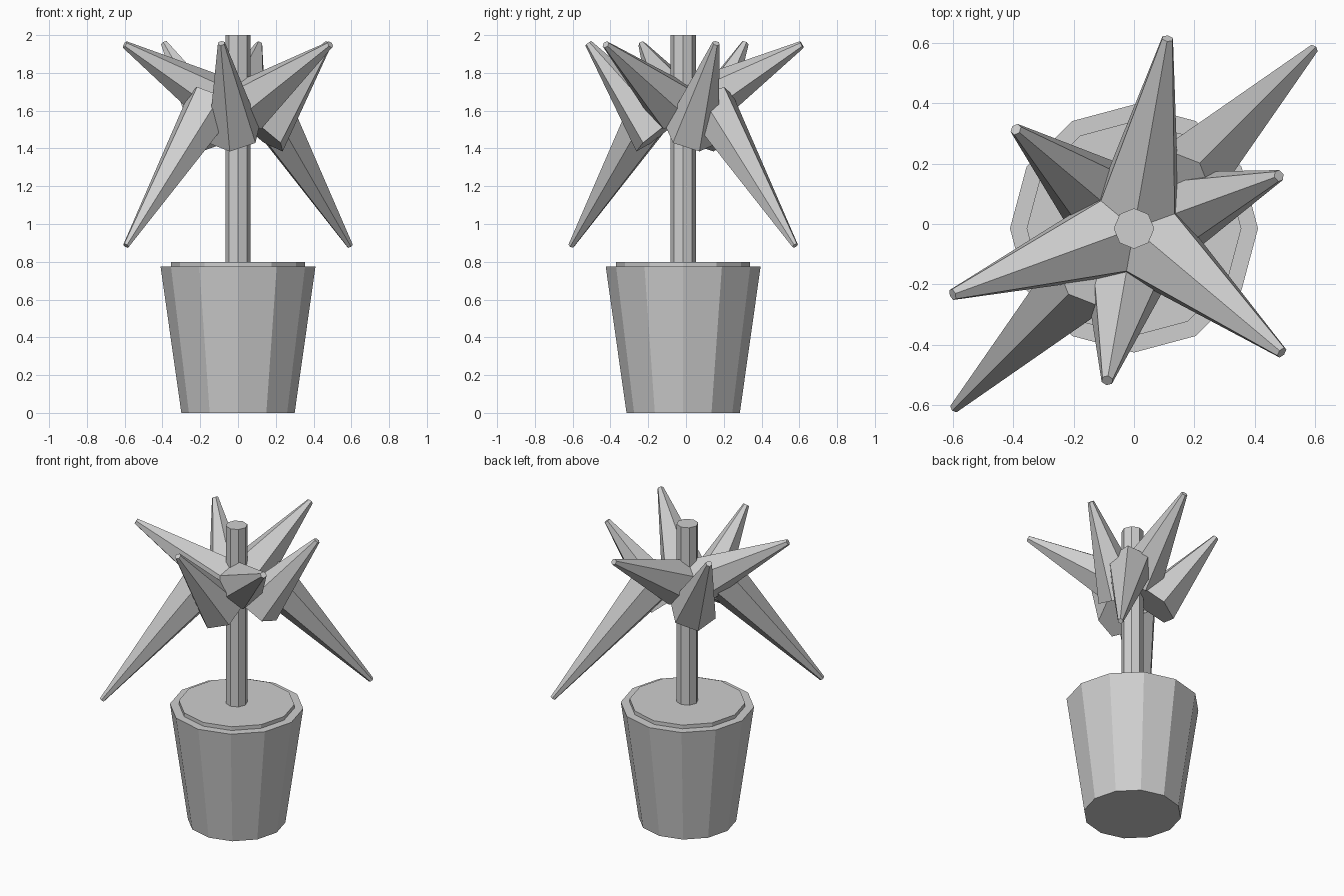
import bpy, math
from mathutils import Vector, Matrix

if "Cube" in bpy.data.objects:
    bpy.data.objects.remove(bpy.data.objects["Cube"])

CY = -0.015  # plant axis sits slightly towards the front

grey = bpy.data.materials.new("plain_grey")
grey.diffuse_color = (0.62, 0.62, 0.62, 1)
grey.use_nodes = True
grey.node_tree.nodes["Principled BSDF"].inputs["Base Color"].default_value = grey.diffuse_color


def frustum(name, sides, r1, r2, matrix, depth):
    """Flat-shaded tapered prism from z=0 to z=depth, placed by matrix."""
    bpy.ops.mesh.primitive_cone_add(vertices=sides, radius1=r1, radius2=r2, depth=depth)
    ob = bpy.context.object
    ob.name = name
    ob.data.transform(Matrix.Translation((0, 0, depth / 2)))
    ob.matrix_world = matrix
    ob.data.materials.append(grey)
    return ob


def upright(name, sides, r1, r2, z0, z1):
    frustum(name, sides, r1, r2, Matrix.Translation((0, CY, z0)), z1 - z0)


def spike(name, azimuth, base, tip, r1, r2=0.02):
    """Six-sided leaf from base to tip, each given as (distance from axis, height)."""
    a = math.radians(azimuth)
    out = Vector((math.cos(a), math.sin(a), 0))
    p = out * base[0] + Vector((0, CY, base[1]))
    q = out * tip[0] + Vector((0, CY, tip[1]))
    w = (q - p).normalized()
    side = Vector((-math.sin(a), math.cos(a), 0))
    # local y lies in the vertical plane of the leaf, so one ridge runs on top
    up = w.cross(side)
    m = Matrix((side, up, w)).transposed()
    if m.determinant() < 0:
        m = Matrix((-side, up, w)).transposed()
    frustum(name, 6, r1, r2, Matrix.Translation(p) @ m.to_4x4(), (q - p).length)


# Pot, soil and trunk
upright("pot", 12, 0.30, 0.41, 0.0, 0.775)
upright("soil", 12, 0.355, 0.355, 0.76, 0.80)
upright("trunk", 8, 0.067, 0.067, 0.78, 2.0)

# Two rings of three raised leaves
for i in range(3):
    spike(f"wide_leaf_{i + 1}", 80 + 120 * i, (0.085, 1.63), (0.638, 1.95), 0.148)
    spike(f"steep_leaf_{i + 1}", 20 + 120 * i, (0.135, 1.475), (0.51, 1.957), 0.148)

# Two long drooping leaves
for i in range(2):
    spike(f"drooping_leaf_{i + 1}", 45 + 180 * i, (0.20, 1.635), (0.838, 0.885), 0.14, 0.017)
